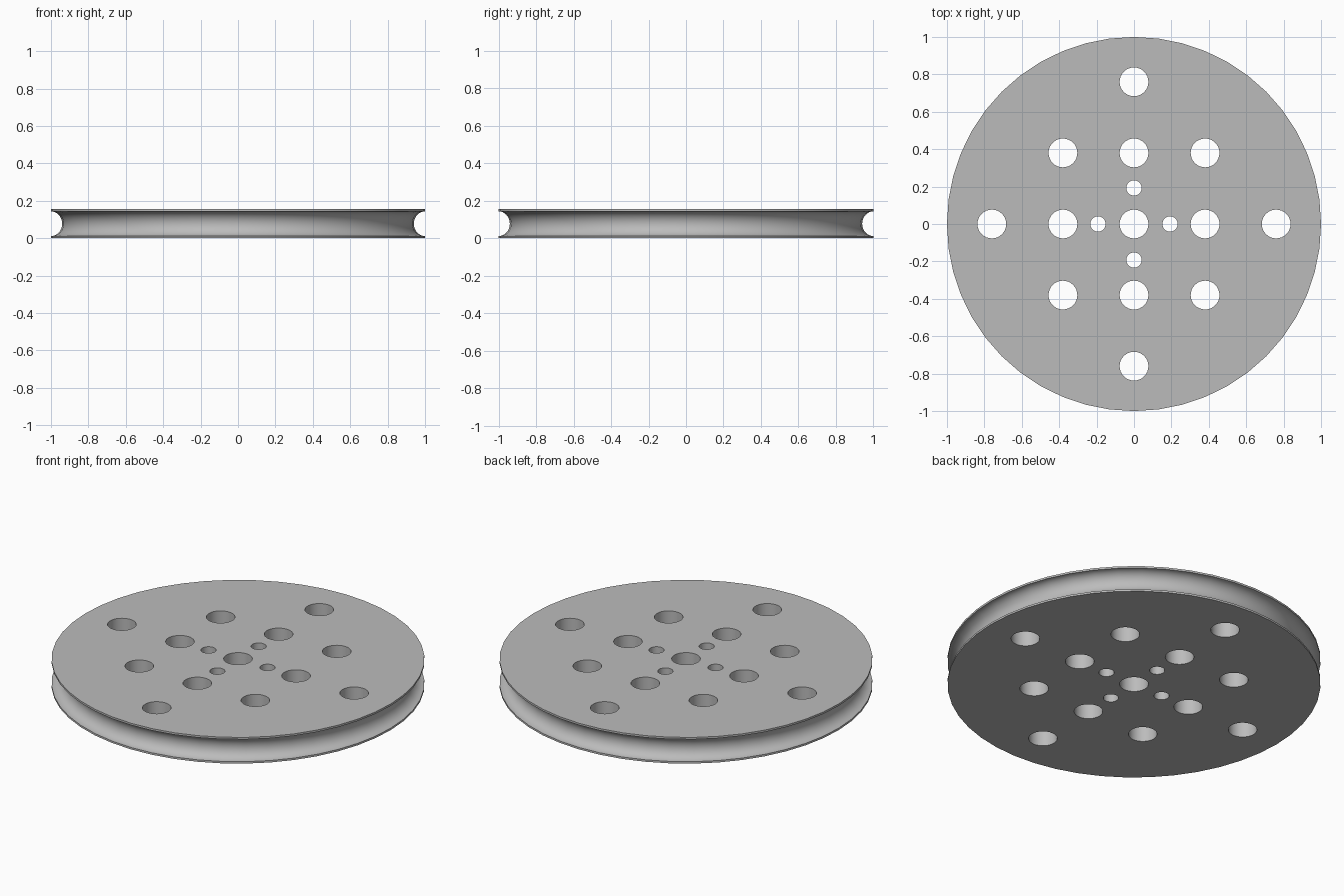
import bpy, bmesh, math
from mathutils import Matrix

cube = bpy.data.objects.get("Cube")
if cube:
    bpy.data.objects.remove(cube, do_unlink=True)

HEIGHT = 0.155
GROOVE_R = 0.066
GROOVE_DEPTH = 0.06
SIDES = 48
ARC_STEPS = 16

grey = bpy.data.materials.new("light grey")
grey.use_nodes = True
grey.diffuse_color = (0.5, 0.5, 0.5, 1)
grey.node_tree.nodes["Principled BSDF"].inputs["Base Color"].default_value = (0.5, 0.5, 0.5, 1)


def make_object(name, bm):
    bmesh.ops.recalc_face_normals(bm, faces=bm.faces)
    mesh = bpy.data.meshes.new(name)
    bm.to_mesh(mesh)
    bm.free()
    mesh.materials.append(grey)
    obj = bpy.data.objects.new(name, mesh)
    bpy.context.collection.objects.link(obj)
    return obj


# Wheel: lathe a rim profile with a rounded belt groove, capped flat
mid = HEIGHT / 2
profile = [(1, 0)]
for i in range(ARC_STEPS + 1):
    a = math.pi * i / ARC_STEPS
    profile.append((1 - GROOVE_DEPTH * math.sin(a), mid - GROOVE_R * math.cos(a)))
profile.append((1, HEIGHT))

bm = bmesh.new()
rings = []
for r, z in profile:
    ring = []
    for k in range(SIDES):
        t = math.tau * k / SIDES
        ring.append(bm.verts.new((r * math.cos(t), r * math.sin(t), z)))
    rings.append(ring)
for low, high in zip(rings, rings[1:]):
    for k in range(SIDES):
        n = (k + 1) % SIDES
        bm.faces.new((low[k], low[n], high[n], high[k]))
bm.faces.new(rings[0])
bm.faces.new(rings[-1])
wheel = make_object("belt_wheel", bm)

# Hole layout: square grid, outer cross and small inner cross
PITCH = 0.38
holes = [(x * PITCH, y * PITCH, 0.077) for x in (-1, 0, 1) for y in (-1, 0, 1)]
for dx, dy in ((1, 0), (-1, 0), (0, 1), (0, -1)):
    holes.append((dx * PITCH * 2, dy * PITCH * 2, 0.077))
    holes.append((dx * 0.193, dy * 0.193, 0.041))

bm = bmesh.new()
for x, y, r in holes:
    bmesh.ops.create_cone(bm, cap_ends=True, segments=32, radius1=r, radius2=r,
                          depth=HEIGHT * 3, matrix=Matrix.Translation((x, y, mid)))
cutter = make_object("hole_cutter", bm)
cutter.hide_render = True

# Cut the holes and bake the result
cut = wheel.modifiers.new("holes", "BOOLEAN")
cut.operation = "DIFFERENCE"
cut.solver = "EXACT"
cut.object = cutter
bpy.ops.object.select_all(action="DESELECT")
wheel.select_set(True)
bpy.context.view_layer.objects.active = wheel
bpy.ops.object.modifier_apply(modifier=cut.name)
bpy.data.objects.remove(cutter, do_unlink=True)
bpy.ops.object.shade_smooth_by_angle(angle=math.radians(35))
